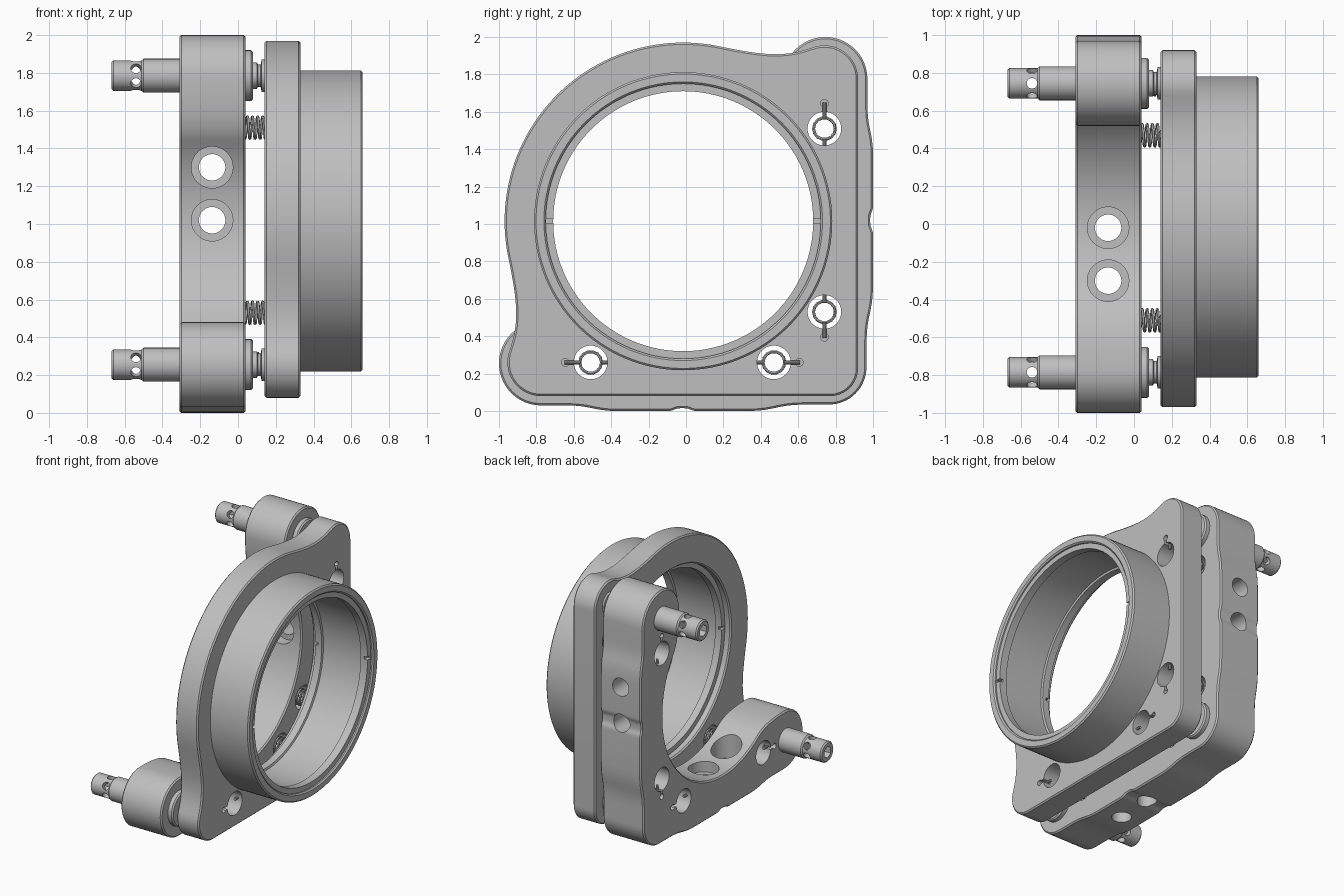
import bpy, bmesh, math
from mathutils import Vector
from mathutils.geometry import interpolate_bezier

if "Cube" in bpy.data.objects:
    bpy.data.objects.remove(bpy.data.objects["Cube"])

metal = bpy.data.materials.new("satin_grey_metal")
metal.use_nodes = True
metal.diffuse_color = (0.52, 0.52, 0.52, 1)
metal.node_tree.nodes["Principled BSDF"].inputs["Base Color"].default_value = (0.52, 0.52, 0.52, 1)

BORE = (-0.015, 1.015)      # optical axis in (y, z)


def activate(ob):
    bpy.ops.object.select_all(action='DESELECT')
    ob.select_set(True)
    bpy.context.view_layer.objects.active = ob


def make(name, bm):
    bmesh.ops.remove_doubles(bm, verts=bm.verts, dist=1e-5)
    bmesh.ops.recalc_face_normals(bm, faces=bm.faces)
    me = bpy.data.meshes.new(name)
    bm.to_mesh(me)
    bm.free()
    me.materials.append(metal)
    ob = bpy.data.objects.new(name, me)
    bpy.context.collection.objects.link(ob)
    return ob


def smooth(ob):
    activate(ob)
    bpy.ops.object.shade_smooth_by_angle(angle=math.radians(30))


def cut(ob, cutters):
    for c in cutters:
        activate(ob)
        mod = ob.modifiers.new("cut", 'BOOLEAN')
        mod.operation, mod.solver, mod.object = 'DIFFERENCE', 'EXACT', c
        bpy.ops.object.modifier_apply(modifier=mod.name)
        bpy.data.objects.remove(c)


def rod(name, a, b, r, segs=32):
    a, b = Vector(a), Vector(b)
    bm = bmesh.new()
    bmesh.ops.create_cone(bm, cap_ends=True, segments=segs, radius1=r, radius2=r, depth=(b - a).length)
    bm.transform((b - a).to_track_quat('Z', 'Y').to_matrix().to_4x4())
    bmesh.ops.translate(bm, verts=bm.verts, vec=(a + b) / 2)
    return make(name, bm)


def box(name, lo, hi):
    bm = bmesh.new()
    bmesh.ops.create_cube(bm, size=1)
    for v in bm.verts:
        v.co = [lo[i] + (v.co[i] + 0.5) * (hi[i] - lo[i]) for i in range(3)]
    return make(name, bm)


def lathe(name, profile, centre, segs=32):
    """Revolve (x, radius) points about an axis along x."""
    bm = bmesh.new()
    rings = []
    for i in range(segs):
        t = math.tau * i / segs
        rings.append([bm.verts.new((x, centre[0] + r * math.cos(t), centre[1] + r * math.sin(t)))
                      for x, r in profile])
    for i, ring in enumerate(rings):
        nxt = rings[(i + 1) % segs]
        for j in range(len(profile) - 1):
            bm.faces.new((ring[j], ring[j + 1], nxt[j + 1], nxt[j]))
    return make(name, bm)


def arc(c, r, a0, a1, n):
    angles = [math.radians(a0 + (a1 - a0) * i / n) for i in range(n + 1)]
    return [(c[0] + r * math.cos(a), c[1] + r * math.sin(a)) for a in angles]


def bez(p0, h0, h1, p1, n=10):
    pts = interpolate_bezier(*[Vector((*p, 0)) for p in (p0, h0, h1, p1)], n)
    return [(p.x, p.y) for p in pts][1:-1]


def ease(p0, p1):
    """S-curve between two points on a vertical edge."""
    m = (p0[1] + p1[1]) / 2
    return [p0] + bez(p0, (p0[0], m), (p1[0], m), p1, 8) + [p1]


def flip(p):
    """Mirror a (y, z) point across the plate diagonal."""
    return (1 - p[1], 1 - p[0])


def plate(name, half, x0, x1):
    outline = half + [flip(p) for p in reversed(half[1:-1])]
    bm = bmesh.new()
    face = bm.faces.new([bm.verts.new((x0, y, z)) for y, z in outline])
    ext = bmesh.ops.extrude_face_region(bm, geom=[face], use_keep_orig=True)
    bmesh.ops.translate(bm, vec=(x1 - x0, 0, 0),
                        verts=[g for g in ext['geom'] if isinstance(g, bmesh.types.BMVert)])
    bmesh.ops.recalc_face_normals(bm, faces=bm.faces)
    rims = [e for e in bm.edges if abs(e.verts[0].co.x - e.verts[1].co.x) < 1e-5]
    bmesh.ops.bevel(bm, geom=rims, offset=0.01, segments=1, affect='EDGES')
    return make(name, bm)


# Spring positions (y, z) with the direction of each anchor slot
springs = []
for p, d in (((0.74, 1.51), (0, 1)), ((0.74, 0.53), (0, -1))):
    springs += [(p, d), (flip(p), (-d[1], -d[0]))]


def spring_cutters(x0, x1, slot0, slot1):
    out = []
    for (y, z), (dy, dz) in springs:
        out.append(rod("hole_cutter", (x0, y, z), (x1, y, z), 0.09, 40))
        w = 0.011
        ys, zs = sorted((y, y + 0.14 * dy)), sorted((z, z + 0.14 * dz))
        out.append(box("slot_cutter", (slot0, ys[0] - w * abs(dz), zs[0] - w * abs(dy)),
                       (slot1, ys[1] + w * abs(dz), zs[1] + w * abs(dy))))
        ey, ez = y + 0.135 * dy, z + 0.135 * dz
        out.append(rod("slot_end_cutter", (slot0, ey, ez), (slot1, ey, ez), 0.021, 16))
    return out


# Moving plate that carries the optic
disc = arc(BORE, 0.955, 135, 78, 24)
lobe = arc((0.74, 1.775), 0.18, 110, 0, 16)
half = disc + bez(disc[-1], (0.42, 1.90), (0.53, 1.89), lobe[0]) + lobe
half += arc((0.77, 0.23), 0.15, 0, -45, 8)
optic_plate = plate("optic_plate", half, 0.14, 0.33)
cut(optic_plate, [lathe("bore_cutter", [(0, 0), (0, 0.775), (0.5, 0.775), (0.5, 0)], BORE, 128)]
    + spring_cutters(0.05, 0.45, 0.27, 0.4))
smooth(optic_plate)

# Fixed L-shaped plate, hugging the bore on its inner side
inner = arc(BORE, 0.74, -45, 36, 32)
lobe = arc((0.745, 1.775), 0.225, 180, 0, 28)
half = inner + bez(inner[-1], (0.54, 1.515), (0.52, 1.62), lobe[0]) + lobe
half += ease((0.97, 1.64), (1.0, 1.36)) + ease((1.0, 1.10), (0.985, 1.03))
half += ease((0.985, 1.01), (1.0, 0.94)) + ease((1.0, 0.68), (0.965, 0.36))
half += arc((0.765, 0.235), 0.2, 0, -45, 8)
base_plate = plate("base_plate", half, -0.31, 0.04)
cutters = spring_cutters(-0.45, 0.15, -0.4, -0.25)
for h in (1.30, 1.02):      # counterbored mounting holes in both arms
    x = -0.137
    for r, y0, y1 in ((0.07, 0.5, 1.2), (0.11, 0.5, 0.8)):
        a, b = flip((y0, h)), flip((y1, h))
        cutters.append(rod("mount_cutter", (x, y0, h), (x, y1, h), r, 40))
        cutters.append(rod("mount_cutter", (x, *a), (x, *b), r, 40))
cut(base_plate, cutters)
smooth(base_plate)

# Lens barrel with an inner retaining ring at each end
barrel = lathe("barrel", [
    (0.14, 0.775), (0.325, 0.775), (0.325, 0.797), (0.65, 0.797), (0.66, 0.787), (0.66, 0.745),
    (0.65, 0.735), (0.64, 0.735), (0.64, 0.695), (0.58, 0.695), (0.575, 0.71), (0.25, 0.71),
    (0.245, 0.695), (0.19, 0.695), (0.19, 0.735), (0.15, 0.735), (0.14, 0.745), (0.14, 0.775)], BORE, 128)
y, z = BORE
cut(barrel, [box("notch_cutter", (x0, y - 0.733, z - 0.011), (x1, y + 0.733, z + 0.011))
             for x0, x1 in ((0.61, 0.7), (0.1, 0.215))])
smooth(barrel)

# Adjuster screws, with a fixed pivot in the corner
TIP = [(0.03, 0.135), (0.07, 0.135), (0.08, 0.125), (0.08, 0.07), (0.10, 0.07), (0.105, 0.06),
       (0.12, 0.06), (0.125, 0.085), (0.145, 0.085), (0.145, 0)]
KNOB = [(-0.67, 0), (-0.67, 0.07), (-0.66, 0.08), (-0.51, 0.08), (-0.50, 0.09), (0.03, 0.09)]
screw = (0.745, 1.785)
for name, c in (("upper_adjuster", screw), ("lower_adjuster", flip(screw))):
    ob = lathe(name, KNOB + TIP, c, 40)
    tools = [rod("socket_cutter", (-0.8, *c), (-0.56, *c), 0.045, 6)]
    for deg in (30, 90, 150):
        dy, dz = 0.15 * math.cos(math.radians(deg)), 0.15 * math.sin(math.radians(deg))
        tools.append(rod("cross_cutter", (-0.54, c[0] - dy, c[1] - dz), (-0.54, c[0] + dy, c[1] + dz), 0.028, 24))
    cut(ob, tools)
    smooth(ob)
smooth(lathe("corner_pivot", [(0.03, 0)] + TIP, (0.745, 0.255), 40))

# Tension springs and their anchor pins
for i, ((y, z), (dy, dz)) in enumerate(springs):
    coils, per = 16, 14
    cu = bpy.data.curves.new("spring", 'CURVE')
    cu.dimensions = '3D'
    cu.bevel_depth, cu.bevel_resolution, cu.use_fill_caps = 0.008, 1, True
    sp = cu.splines.new('POLY')
    sp.points.add(coils * per)
    for k, pt in enumerate(sp.points):
        t = math.tau * k / per
        pt.co = (-0.2 + 0.027 * k / per, y + 0.058 * math.cos(t), z + 0.058 * math.sin(t), 1)
    cu.materials.append(metal)
    ob = bpy.data.objects.new(f"spring_{i + 1}", cu)
    bpy.context.collection.objects.link(ob)
    activate(ob)
    bpy.ops.object.convert(target='MESH')
    smooth(bpy.context.object)
    for side, x in (("front", 0.29), ("rear", -0.27)):
        for part, s0, s1 in (("pin", 0.055, 0.14), ("pin_stub", -0.1, -0.055)):
            smooth(rod(f"{side}_{part}_{i + 1}", (x, y + s0 * dy, z + s0 * dz),
                       (x, y + s1 * dy, z + s1 * dz), 0.01, 10))
